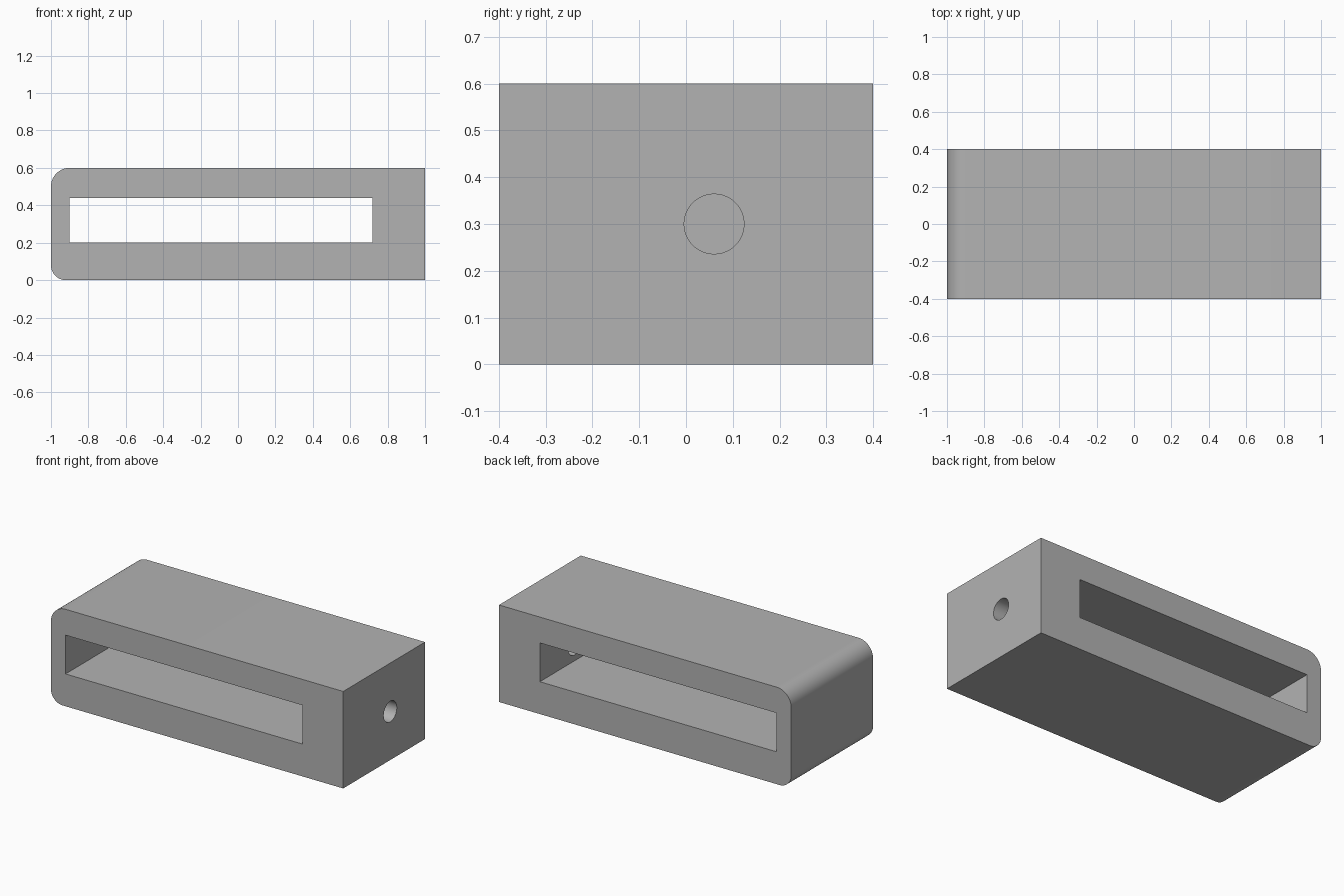
import bpy, bmesh, math
from mathutils import Matrix

cube = bpy.data.objects.get("Cube")
if cube:
    bpy.data.objects.remove(cube, do_unlink=True)

grey = bpy.data.materials.new("plain grey")
grey.use_nodes = True
grey.diffuse_color = (0.45, 0.45, 0.45, 1)
grey.node_tree.nodes["Principled BSDF"].inputs["Base Color"].default_value = (0.45, 0.45, 0.45, 1)


def make_object(name, bm):
    bmesh.ops.recalc_face_normals(bm, faces=bm.faces)
    mesh = bpy.data.meshes.new(name)
    bm.to_mesh(mesh)
    bm.free()
    mesh.materials.append(grey)
    obj = bpy.data.objects.new(name, mesh)
    bpy.context.collection.objects.link(obj)
    return obj


def extrude_profile(name, points, half_depth):
    """Extrude an x-z outline along y."""
    bm = bmesh.new()
    face = bm.faces.new([bm.verts.new((x, -half_depth, z)) for x, z in points])
    result = bmesh.ops.extrude_face_region(bm, geom=[face])
    verts = [v for v in result["geom"] if isinstance(v, bmesh.types.BMVert)]
    bmesh.ops.translate(bm, verts=verts, vec=(0, 2 * half_depth, 0))
    return make_object(name, bm)


def arc(cx, cz, radius, start, end, steps=16):
    angles = [math.radians(start + (end - start) * i / steps) for i in range(steps + 1)]
    return [(cx + radius * math.cos(a), cz + radius * math.sin(a)) for a in angles]


def cut(target, cutter):
    mod = target.modifiers.new(cutter.name, "BOOLEAN")
    mod.operation = "DIFFERENCE"
    mod.solver = "EXACT"
    mod.object = cutter
    bpy.context.view_layer.objects.active = target
    bpy.ops.object.modifier_apply(modifier=mod.name)
    bpy.data.objects.remove(cutter, do_unlink=True)


# Block with two rounded edges at one end
top_r, low_r = 0.1, 0.08
outline = [(1, 0), (1, 0.6)]
outline += arc(-1 + top_r, 0.6 - top_r, top_r, 90, 180)
outline += arc(-1 + low_r, low_r, low_r, 180, 270)
block = extrude_profile("slotted_block", outline, 0.4)

# Rectangular slot running through from front to back
slot = [(-0.9, 0.2), (0.72, 0.2), (0.72, 0.44), (-0.9, 0.44)]
cut(block, extrude_profile("slot_cutter", slot, 0.6))

# Round hole from the square end into the slot
bm = bmesh.new()
bmesh.ops.create_cone(
    bm, cap_ends=True, segments=48, radius1=0.064, radius2=0.064, depth=0.6,
    matrix=Matrix.Translation((0.85, 0.06, 0.3)) @ Matrix.Rotation(math.pi / 2, 4, "Y"))
cut(block, make_object("hole_cutter", bm))

# Smooth the curved surfaces, keep the edges sharp
bpy.ops.object.select_all(action="DESELECT")
block.select_set(True)
bpy.context.view_layer.objects.active = block
bpy.ops.object.shade_smooth_by_angle(angle=math.radians(30))
